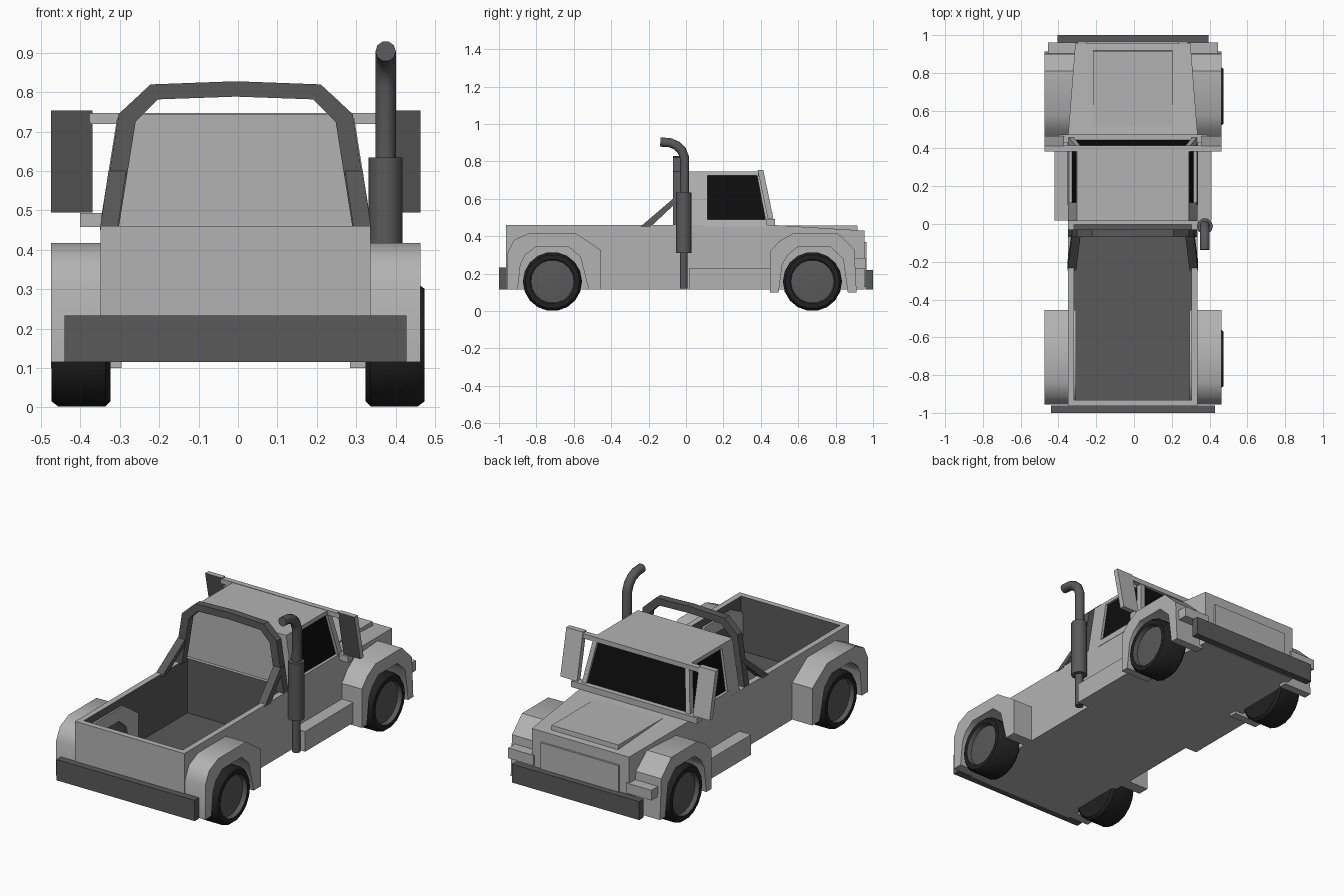
import bpy, bmesh, math
from mathutils import Vector

if "Cube" in bpy.data.objects:
    bpy.data.objects.remove(bpy.data.objects["Cube"])

CX = -0.006  # body centre line


def mat(name, v):
    m = bpy.data.materials.new(name)
    m.diffuse_color = (v, v, v, 1)
    m.use_nodes = True
    m.node_tree.nodes["Principled BSDF"].inputs["Base Color"].default_value = m.diffuse_color
    return m


DARK, BLACK = mat("dark_grey", 0.10), mat("black_glass", 0.004)
TYRE, GREY = mat("tyre_rubber", 0.015), mat("body_grey", 0.45)


def finish(name, bm, mats=(), smooth=False):
    bmesh.ops.recalc_face_normals(bm, faces=bm.faces)
    me = bpy.data.meshes.new(name)
    bm.to_mesh(me)
    bm.free()
    ob = bpy.data.objects.new(name, me)
    bpy.context.collection.objects.link(ob)
    for m in mats:
        me.materials.append(m)
    if smooth:
        bpy.context.view_layer.objects.active = ob
        ob.select_set(True)
        bpy.ops.object.shade_smooth_by_angle(angle=math.radians(40))
        ob.select_set(False)
    return ob


def hexa_bm(b, t, s=1):
    """Block between a bottom and top rectangle, each (x0, x1, y0, y1, z)."""
    bm = bmesh.new()
    rings = []
    for x0, x1, y0, y1, z in (b, t):
        rings.append([bm.verts.new((CX + s * x, y, z))
                      for x, y in ((x0, y0), (x1, y0), (x1, y1), (x0, y1))])
    lo, hi = rings
    bm.faces.new(lo[::-1])
    bm.faces.new(hi)
    for i in range(4):
        j = (i + 1) % 4
        bm.faces.new((lo[i], lo[j], hi[j], hi[i]))
    return bm


def hexa(name, b, t, m=None, s=1):
    return finish(name, hexa_bm(b, t, s), [m or GREY])


def box(name, x0, x1, y0, y1, z0, z1, m=None, s=1):
    return hexa(name, (x0, x1, y0, y1, z0), (x0, x1, y0, y1, z1), m, s)


def band(name, outer, inner, place, d0, d1, m=None, smooth=False):
    """Arch between two open outlines, extruded from d0 to d1."""
    bm = bmesh.new()
    rows = [[bm.verts.new(place(p, d)) for p in line]
            for line, d in ((outer, d0), (outer, d1), (inner, d1), (inner, d0))]
    for k in range(4):
        a, b = rows[k], rows[(k + 1) % 4]
        for i in range(len(outer) - 1):
            bm.faces.new((a[i], a[i + 1], b[i + 1], b[i]))
    for i in (0, -1):
        bm.faces.new([r[i] for r in rows])
    return finish(name, bm, [m or GREY], smooth)


# Cargo bed with a dark hollow
bed = (-0.343, 0.343, -0.963, 0.03)
bm = hexa_bm(bed + (0.115,), bed + (0.46,))
bmesh.ops.recalc_face_normals(bm, faces=bm.faces)
top = max(bm.faces, key=lambda f: f.calc_center_median().z)
bmesh.ops.inset_region(bm, faces=[top], thickness=0.046)
ext = bmesh.ops.extrude_face_region(bm, geom=[top])["geom"]
bmesh.ops.translate(bm, verts=[v for v in ext if isinstance(v, bmesh.types.BMVert)],
                    vec=(0, 0, -0.31))
if top.is_valid:
    bm.faces.remove(top)
for f in bm.faces:
    if all(abs(v.co.x - CX) < 0.33 and v.co.y > -0.95 for v in f.verts):
        f.material_index = 1
finish("cargo_bed", bm, [GREY, DARK])

# Lower cab, tapered nose, hood panel, grille
box("lower_cab", -0.343, 0.343, 0.03, 0.47, 0.115, 0.46)
bm = bmesh.new()
ends = [[bm.verts.new((CX + x, y, z)) for x, z in ((-w, 0.115), (w, 0.115), (w, h), (-w, h))]
        for y, w, h in ((0.47, 0.343, 0.46), (0.955, 0.305, 0.43))]
bm.faces.new(ends[0])
bm.faces.new(ends[1])
for i in range(4):
    j = (i + 1) % 4
    bm.faces.new((ends[0][i], ends[0][j], ends[1][j], ends[1][i]))
finish("nose", bm, [GREY])
bm = hexa_bm((-0.21, 0.21, 0.52, 0.92, 0.40), (-0.21, 0.21, 0.52, 0.915, 0.458))
finish("hood_panel", bm, [GREY])
box("grille", -0.245, 0.245, 0.94, 0.966, 0.13, 0.37)

# Bumpers
box("rear_bumper", -0.434, 0.434, -1.0, -0.96, 0.115, 0.233, DARK)
box("front_bumper", -0.40, 0.40, 0.96, 1.0, 0.115, 0.22, DARK)

# Upper cab: dark glass core framed by rear block, roof and bars
hexa("cab_glass", (-0.328, 0.328, 0.1, 0.455, 0.45), (-0.286, 0.286, 0.1, 0.395, 0.735), BLACK)
hexa("cab_rear", (-0.343, 0.343, 0.016, 0.115, 0.455), (-0.297, 0.297, 0.016, 0.115, 0.745))
hexa("cab_roof", (-0.300, 0.300, 0.016, 0.40, 0.724), (-0.297, 0.297, 0.016, 0.40, 0.745))
box("windshield_top_bar", -0.37, 0.37, 0.385, 0.415, 0.72, 0.747)
box("windshield_base_bar", -0.395, 0.395, 0.43, 0.475, 0.458, 0.493)

# Roll bar
half = [(0.343, 0.455), (0.297, 0.745), (0.216, 0.82)]
half_in = [(0.297, 0.455), (0.254, 0.725), (0.197, 0.782)]
mirrored = lambda h, z: [(-x, q) for x, q in h] + [(0, z)] + h[::-1]
band("roll_bar", mirrored(half, 0.828), mirrored(half_in, 0.789),
     lambda p, d: (CX + p[0], d, p[1]), -0.07, -0.028, DARK)

# Fender outlines in (y, z)
rear_out = [(-0.955, 0.115), (-0.955, 0.31), (-0.92, 0.38), (-0.84, 0.417),
            (-0.59, 0.417), (-0.455, 0.325), (-0.455, 0.115)]
rear_in = [(-0.90, 0.115), (-0.885, 0.25), (-0.86, 0.30), (-0.80, 0.345),
           (-0.63, 0.345), (-0.565, 0.29), (-0.52, 0.115)]
front_out = [(0.45, 0.10), (0.45, 0.32), (0.50, 0.375), (0.575, 0.417),
             (0.81, 0.417), (0.90, 0.33), (0.912, 0.10)]
front_in = [(0.495, 0.10), (0.515, 0.25), (0.545, 0.30), (0.60, 0.345),
            (0.77, 0.345), (0.84, 0.28), (0.865, 0.10)]

# Wheel section (radius, distance from wheel middle)
SECTION = [(0.0, -0.075), (0.145, -0.075), (0.158, -0.062), (0.158, 0.058),
           (0.145, 0.075), (0.12, 0.075), (0.115, 0.05), (0.0, 0.06)]


def wheel(name, s, y):
    n = 18
    bm = bmesh.new()
    rings = []
    for r, d in SECTION:
        x = s * (0.399 + d)
        k = n if r else 1
        rings.append([bm.verts.new((x, y + r * math.cos(2 * math.pi * i / n),
                                    0.158 + r * math.sin(2 * math.pi * i / n)))
                      for i in range(k)])
    for q, (a, b) in enumerate(zip(rings, rings[1:])):
        for i in range(n):
            j = (i + 1) % n
            quad = [a[i % len(a)], a[j % len(a)], b[j % len(b)], b[i % len(b)]]
            f = bm.faces.new(list(dict.fromkeys(quad)))
            f.material_index = 1 if q > 4 else 0
    finish(name, bm, [TYRE, DARK], True)


# Parts repeated on both sides
for s, side in ((-1, "left"), (1, "right")):
    place = lambda p, d: (CX + s * d, p[0], p[1])
    band(f"rear_fender_{side}", rear_out, rear_in, place, 0.30, 0.469, None, True)
    band(f"front_fender_{side}", front_out, front_in, place, 0.29, 0.469, None, True)
    wheel(f"rear_wheel_{side}", s, -0.714)
    wheel(f"front_wheel_{side}", s, 0.676)
    box(f"running_board_{side}", 0.33, 0.415, 0.018, 0.46, 0.115, 0.23, s=s)
    box(f"headlight_{side}", 0.29, 0.45, 0.89, 0.962, 0.225, 0.283, s=s)
    hexa(f"windshield_pillar_{side}", (0.318, 0.345, 0.43, 0.465, 0.46),
         (0.274, 0.301, 0.378, 0.41, 0.735), s=s)
    hexa(f"window_sill_{side}", (0.30, 0.345, 0.1, 0.45, 0.45),
         (0.30, 0.339, 0.1, 0.445, 0.49), s=s)
    # Mirror: grey shell with dark rear face
    bm = hexa_bm((0.364, 0.469, 0.437, 0.467, 0.495), (0.364, 0.469, 0.383, 0.413, 0.754), s)
    bmesh.ops.recalc_face_normals(bm, faces=bm.faces)
    min(bm.faces, key=lambda f: f.normal.y).material_index = 1
    finish(f"mirror_{side}", bm, [GREY, DARK])
    # Sloped roll bar strut
    hexa(f"roll_bar_strut_{side}", (0.300, 0.345, -0.245, -0.19, 0.45),
         (0.278, 0.323, -0.07, -0.03, 0.60), DARK, s)


# Exhaust stack
def pipe(name, pts, r):
    cu = bpy.data.curves.new(name, "CURVE")
    cu.dimensions = "3D"
    cu.bevel_depth, cu.bevel_resolution, cu.use_fill_caps = r, 3, True
    sp = cu.splines.new("POLY")
    sp.points.add(len(pts) - 1)
    for p, (y, z) in zip(sp.points, pts):
        p.co = (0.375, y, z, 1)
    ob = bpy.data.objects.new(name, cu)
    bpy.context.collection.objects.link(ob)
    cu.materials.append(DARK)


pipe("exhaust_lower_pipe", [(-0.012, 0.12), (-0.012, 0.33)], 0.022)
pipe("exhaust_muffler", [(-0.012, 0.31), (-0.012, 0.635)], 0.043)
pipe("exhaust_upper_pipe", [(-0.008, 0.6), (-0.008, 0.82), (-0.022, 0.858), (-0.05, 0.885),
                            (-0.085, 0.9), (-0.137, 0.904)], 0.026)
